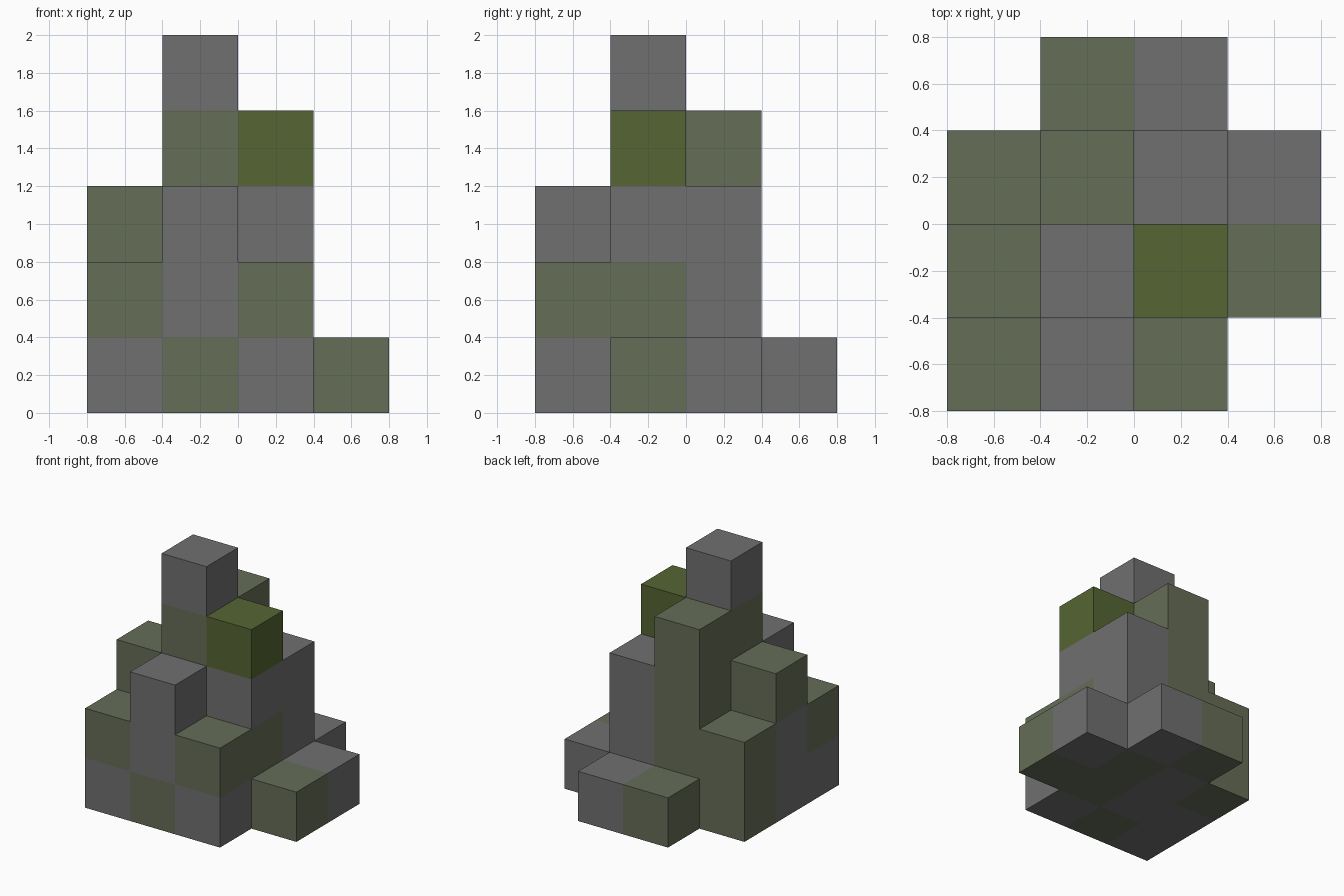
import bpy
import bmesh
from mathutils import Vector

if "Cube" in bpy.data.objects:
    bpy.data.objects.remove(bpy.data.objects["Cube"], do_unlink=True)

SIZE = 0.4


def make_material(name, rgb):
    mat = bpy.data.materials.new(name)
    mat.use_nodes = True
    colour = (*rgb, 1.0)
    mat.diffuse_color = colour
    mat.node_tree.nodes["Principled BSDF"].inputs["Base Color"].default_value = colour
    return mat


materials = [
    make_material("grey stone", (0.162, 0.162, 0.162)),
    make_material("mossy stone", (0.130, 0.153, 0.095)),
    make_material("green leaves", (0.091, 0.130, 0.033)),
]
KINDS = "smg"  # stone, mossy stone, green leaves

# Block plan of each layer: rows run back to front, letters left to right in x
LAYERS = {
    "ground_layer": [".ms.", "msms", "ssmm", "sms."],
    "second_layer": ["....", "mms.", "ssm.", "msm."],
    "third_layer": ["....", ".ms.", "mss.", ".s.."],
    "fourth_layer": ["....", ".m..", ".mg.", "...."],
    "top_block": ["....", "....", ".s..", "...."],
}

blocks = {}
for k, rows in enumerate(LAYERS.values()):
    for j, row in enumerate(reversed(rows)):
        for i, kind in enumerate(row):
            if kind != ".":
                blocks[i, j, k] = KINDS.index(kind)


def add_side(bm, cell, axis, sign, kind):
    """Add one exposed side of a block, wound to face outwards."""
    centre = (Vector(cell) + Vector((-1.5, -1.5, 0.5))) * SIZE
    normal, u, v = Vector(), Vector(), Vector()
    normal[axis] = sign
    u[(axis + 1) % 3] = sign
    v[(axis + 2) % 3] = 1
    corners = [normal - u - v, normal + u - v, normal + u + v, normal - u + v]
    face = bm.faces.new([bm.verts.new(centre + c * SIZE / 2) for c in corners])
    face.material_index = kind


# One mesh per layer, keeping only the sides that are open to the air
for k, name in enumerate(LAYERS):
    bm = bmesh.new()
    for cell, kind in blocks.items():
        if cell[2] != k:
            continue
        for axis in range(3):
            for sign in (-1, 1):
                neighbour = list(cell)
                neighbour[axis] += sign
                if tuple(neighbour) not in blocks:
                    add_side(bm, cell, axis, sign, kind)
    bmesh.ops.remove_doubles(bm, verts=bm.verts[:], dist=0.001)
    mesh = bpy.data.meshes.new(name)
    bm.to_mesh(mesh)
    bm.free()
    for mat in materials:
        mesh.materials.append(mat)
    bpy.context.collection.objects.link(bpy.data.objects.new(name, mesh))
